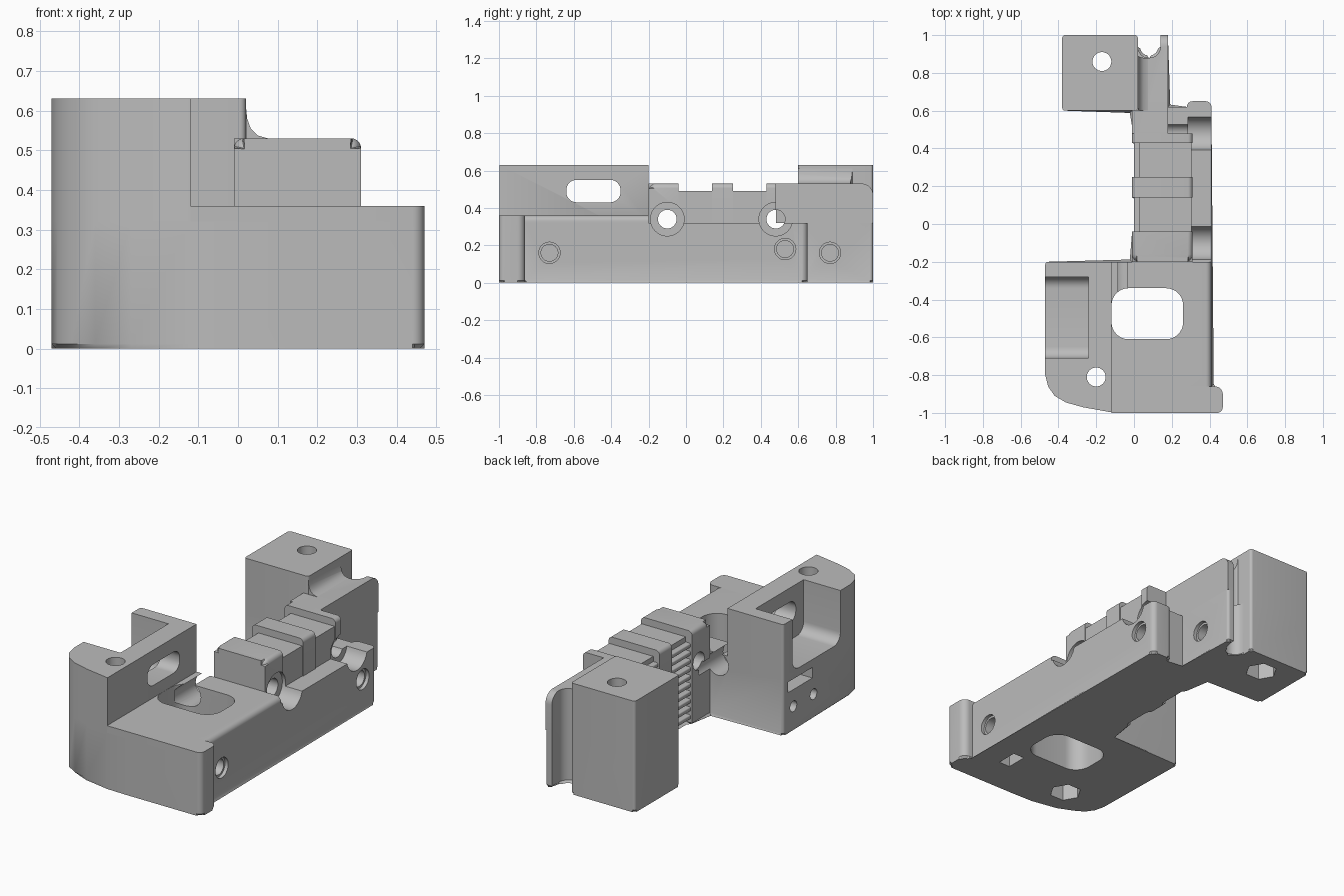
import bpy, bmesh, math
from mathutils import Vector

if "Cube" in bpy.data.objects:
    bpy.data.objects.remove(bpy.data.objects["Cube"])

grey = bpy.data.materials.new("mid grey")
grey.use_nodes = True
COL = (0.5, 0.5, 0.5, 1)
grey.diffuse_color = COL
grey.node_tree.nodes["Principled BSDF"].inputs["Base Color"].default_value = COL

# axis -> how profile (u, v) and depth w become x, y, z
AXES = {'x': lambda u, v, w: (w, u, v),
        'y': lambda u, v, w: (u, w, v),
        'z': lambda u, v, w: (u, v, w)}


def rounded(corners, n=8):
    """Polygon from (u, v[, radius]) corners."""
    out = []
    for i, c in enumerate(corners):
        p = Vector(c[:2])
        if len(c) == 2:
            out.append(p)
            continue
        a = (Vector(corners[i - 1][:2]) - p).normalized()
        b = (Vector(corners[(i + 1) % len(corners)][:2]) - p).normalized()
        mid = p + (a + b) * c[2]
        for k in range(n + 1):
            t = k / n * math.pi / 2
            out.append(mid - c[2] * (b * math.cos(t) + a * math.sin(t)))
    return out


def prism(name, corners, lo, hi, axis='z', edge_rule=None, bevel=0.012, seg=1):
    bm = bmesh.new()
    put = AXES[axis]
    pts = rounded(corners)
    ends = [[bm.verts.new(put(p[0], p[1], w)) for p in pts] for w in (lo, hi)]
    bm.faces.new(ends[0][::-1])
    bm.faces.new(ends[1])
    for i in range(len(pts)):
        j = (i + 1) % len(pts)
        bm.faces.new((ends[0][i], ends[0][j], ends[1][j], ends[1][i]))
    if edge_rule:
        edges = [e for e in bm.edges if all(edge_rule(v.co) for v in e.verts)]
        bmesh.ops.bevel(bm, geom=edges, offset=bevel, segments=seg, profile=0.5, affect='EDGES')
    bmesh.ops.recalc_face_normals(bm, faces=bm.faces)
    me = bpy.data.meshes.new(name)
    bm.to_mesh(me)
    bm.free()
    me.materials.append(grey)
    ob = bpy.data.objects.new(name, me)
    bpy.context.collection.objects.link(ob)
    return ob


def rect(u0, u1, v0, v1, r=None):
    e = (r,) if r else ()
    return [(u0, v0) + e, (u1, v0) + e, (u1, v1) + e, (u0, v1) + e]


def circle(u, v, r, n=32):
    return [(u + r * math.cos(math.tau * k / n), v + r * math.sin(math.tau * k / n))
            for k in range(n)]


def cut(parts, *args, **kw):
    tool = prism("cutter", *args, **kw)
    tool.hide_render = True
    for ob in parts:
        mod = ob.modifiers.new("cut", 'BOOLEAN')
        mod.operation, mod.solver, mod.object = 'DIFFERENCE', 'EXACT', tool
        bpy.context.view_layer.objects.active = ob
        bpy.ops.object.modifier_apply(modifier=mod.name)
    bpy.data.objects.remove(tool)


MID = 0.32
nose = [(-0.47, -0.8), (-0.455, -0.86), (-0.42, -0.91), (-0.36, -0.945),
        (-0.27, -0.97), (-0.12, -0.997)]

# base: the whole footprint, chamfered underneath
footprint = nose + [
    (0.0, -1), (0.47, -1, 0.03), (0.47, -0.86, 0.04), (0.41, -0.86), (0.41, 0.65, 0.03),
    (0.28, 0.65, 0.03), (0.28, 0.62), (0.18, 0.62), (0.18, 1, 0.015), (0.14, 1),
    (0.14, 0.88, 0.058), (0.02, 0.88, 0.058), (0.02, 1, 0.015), (-0.38, 1, 0.015),
    (-0.38, 0.6, 0.015), (-0.01, 0.6), (-0.01, 0.43), (0.03, 0.43), (0.03, 0.25),
    (-0.01, 0.25), (-0.01, 0.14), (0.03, 0.14), (0.03, -0.04), (-0.01, -0.04),
    (-0.01, -0.2), (-0.47, -0.2, 0.015)]
base = prism("base_body", footprint, 0, MID, edge_rule=lambda c: c.z < 0.001)

# front end: tower, deck and lip
tower = prism("front_tower", nose + [(-0.12, -0.2), (-0.47, -0.2, 0.015)], MID, 0.63)
deck = prism("front_deck", [(-0.12, MID), (0.41, MID), (0.41, 0.36, 0.03), (-0.12, 0.36)],
             -0.86, -0.2, 'y')
lip = prism("front_lip", [(-0.12, -1), (0.47, -1, 0.03), (0.47, -0.86, 0.04), (-0.12, -0.86)],
            MID, 0.36)

# belt clamp: low core with three raised ridges
core = prism("clamp_core", rect(0.03, 0.305, MID, 0.49), -0.1, 0.48, 'y')
ridges = []
for i, (y0, y1) in enumerate([(-0.2, -0.04), (0.14, 0.25), (0.43, 0.48)]):
    shape = [(-0.01, MID), (0.31, MID), (0.31, 0.53, 0.025), (-0.01, 0.53, 0.025)]
    rule = (lambda c: c.y < -0.19 and c.z > MID + 0.01) if i == 0 else None
    ridges.append(prism("clamp_ridge_%d" % (i + 1), shape, y0, y1, 'y', rule, 0.04, 4))

# belt teeth in the two channels
for y0, y1 in ((-0.04, 0.14), (0.25, 0.43)):
    for k in range(10):
        z = 0.03 + k * 0.045
        prism("belt_tooth", [(0.03, z), (0.03, z + 0.026), (0.0, z + 0.026, 0.008),
                             (0.0, z, 0.008)], y0, y1, 'y')

# rear end: plate, tower and the curved fillet between them
plate = prism("rear_plate", [(0.48, MID), (1, MID), (1, 0.53, 0.06), (0.48, 0.53)],
              0.02, 0.18, 'x')
prism("plate_step", rect(-0.01, 0.02, 0.48, 0.6), MID, 0.53)
rear = prism("rear_tower", rect(-0.38, 0.02, 0.6, 1, 0.015), MID, 0.63)
fillet = prism("rear_fillet", [(0.02, 0.53), (0.075, 0.53), (0.05, 0.537), (0.032, 0.555),
                               (0.023, 0.58), (0.02, 0.61)], 0.6, 0.96, 'y')

# round notch at the back
cut([plate, fillet], [(0.0, 0.88, 0.05), (0.14, 0.88, 0.058), (0.14, 1.1), (0.0, 1.1)], 0.3, 0.7)

# side pocket and window in the front tower
cut([tower], [(-0.71, 0.335, 0.06), (-0.28, 0.335, 0.06), (-0.28, 0.7), (-0.71, 0.7)],
    -0.6, -0.24, 'x')
cut([tower], rect(-0.64, -0.35, 0.43, 0.55, 0.055), -0.3, 0, 'x')

# opening through the deck and the tunnel behind it
cut([base, deck], rect(-0.119, 0.26, -0.61, -0.34, 0.09), -0.1, 0.5)
cut([base, deck, tower], circle(-0.06, 0.3, 0.065), -0.4, -0.1, 'y')

# vertical screw holes with hexagonal nut pockets below
for ob, x, y in ((tower, -0.2, -0.81), (rear, -0.17, 0.86)):
    cut([base, ob], circle(x, y, 0.05), -0.1, 0.8)
    cut([base], circle(x, y, 0.085, 6), -0.1, 0.12)

# rod holes across the clamp with wide seats in the rail
for y in (-0.1, 0.48):
    near = [base, core, deck] + ridges
    if y > 0:
        near.append(plate)
    cut(near, circle(y, 0.34, 0.05), -0.1, 0.6, 'x')
    cut([base] + ridges + [core], circle(y, 0.34, 0.09), 0.285, 0.6, 'x')

# blind screw holes in the right-hand faces
for y, z, face in ((-0.73, 0.16, 0.41), (0.53, 0.18, 0.41), (0.77, 0.16, 0.18)):
    cut([base], circle(y, z, 0.057), face - 0.02, face + 0.03, 'x')
    cut([base], circle(y, z, 0.045), face - 0.13, face + 0.03, 'x')

# nut trap underneath, and slot with two holes in the opposite face
cut([base], rect(0.21, 0.28, -0.79, -0.67), -0.1, 0.2)
cut([base], rect(-0.46, -0.24, 0.23, 0.29), -0.6, -0.3, 'x')
for y in (-0.29, -0.47):
    cut([base], circle(y, 0.135, 0.03), -0.6, -0.3, 'x')

# smooth the round surfaces, keep edges crisp
bpy.ops.object.select_all(action='DESELECT')
for ob in bpy.context.collection.objects:
    if ob.type == 'MESH' and grey.name in ob.data.materials:
        ob.select_set(True)
        bpy.context.view_layer.objects.active = ob
bpy.ops.object.shade_smooth_by_angle(angle=math.radians(30))
